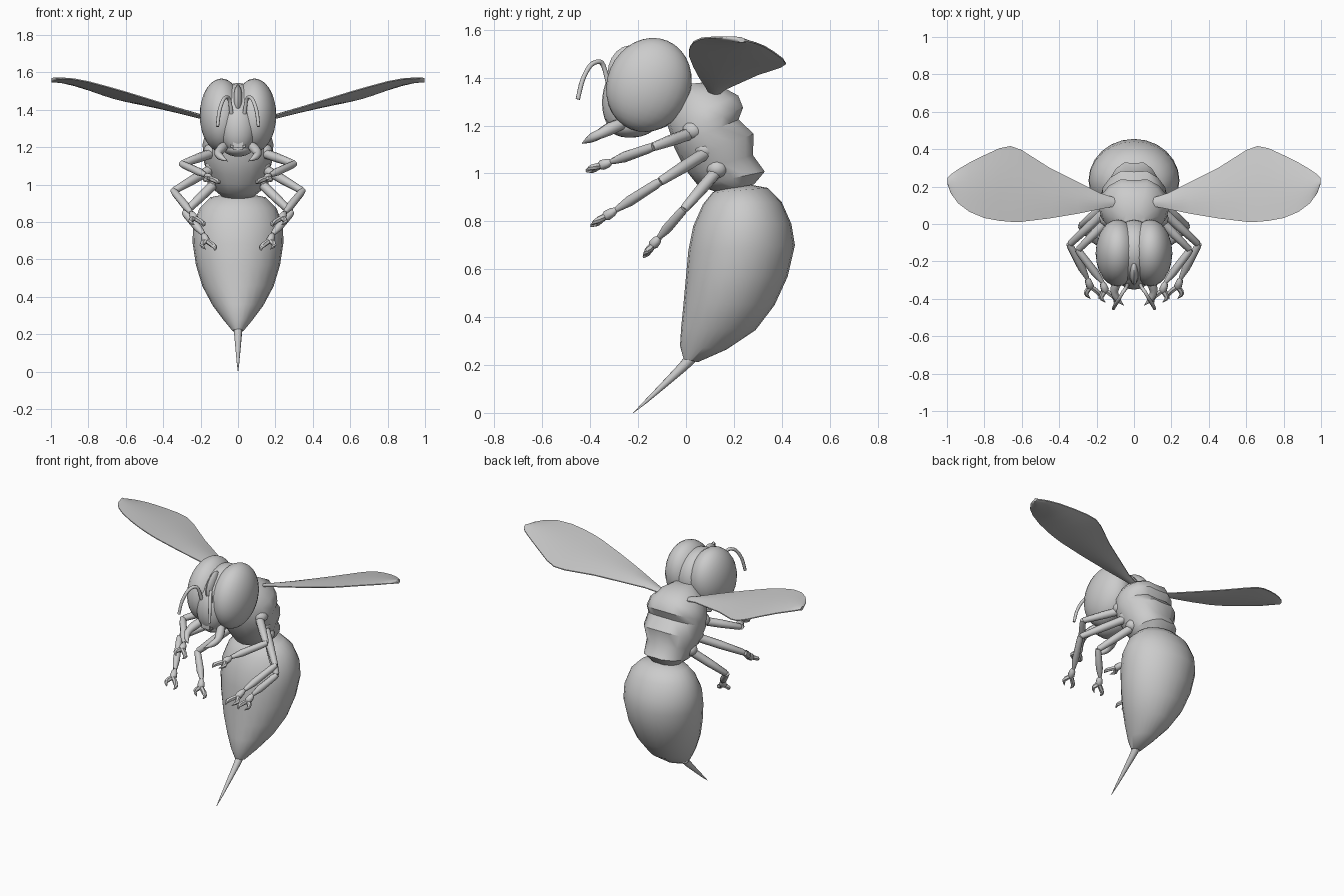
import bpy, bmesh, math
from mathutils import Vector, Matrix

if "Cube" in bpy.data.objects:
    bpy.data.objects.remove(bpy.data.objects["Cube"])


def finish(bm, name, mirror=False, angle=50):
    bmesh.ops.recalc_face_normals(bm, faces=bm.faces[:])
    me = bpy.data.meshes.new(name)
    bm.to_mesh(me)
    bm.free()
    ob = bpy.data.objects.new(name, me)
    bpy.context.collection.objects.link(ob)
    bpy.ops.object.select_all(action='DESELECT')
    ob.select_set(True)
    bpy.context.view_layer.objects.active = ob
    bpy.ops.object.shade_smooth_by_angle(angle=math.radians(angle))
    if mirror:
        ob.modifiers.new("mirror", 'MIRROR')
    return ob


def skin(bm, rings):
    """Bridge closed rings of points and cap both ends."""
    vs = [[bm.verts.new(p) for p in r] for r in rings]
    n = len(vs[0])
    for a, b in zip(vs, vs[1:]):
        for i in range(n):
            j = (i + 1) % n
            bm.faces.new((a[i], a[j], b[j], b[i]))
    bm.faces.new(vs[0])
    bm.faces.new(vs[-1])


def body(name, sections, segs, groove=0.0, angle=50):
    """Sections: front y, front z, back y, back z, half width."""
    bm = bmesh.new()
    rings = []
    for yf, zf, yb, zb, w in sections:
        ring = []
        for i in range(segs):
            a = 2 * math.pi * i / segs
            t = (1 - math.cos(a)) / 2
            if groove and i == segs // 2:
                t -= groove
            ring.append((w * math.sin(a), yf + (yb - yf) * t, zf + (zb - zf) * t))
        rings.append(ring)
    skin(bm, rings)
    return finish(bm, name, angle=angle)


def spline(pts, steps):
    """Smooth curve through the points."""
    P = [Vector(p) for p in pts]
    P = [2 * P[0] - P[1]] + P + [2 * P[-1] - P[-2]]
    out = []
    for k in range(1, len(P) - 2):
        a, b, c, d = P[k - 1:k + 3]
        for s in range(steps):
            t = s / steps
            out.append(0.5 * (2 * b + (c - a) * t + (2 * a - 5 * b + 4 * c - d) * t * t
                              + (3 * b - a - 3 * c + d) * t ** 3))
    return out + [P[-2]]


def tube(bm, pts, segs=8, steps=1):
    """Points: x, y, z, radius."""
    if steps > 1:
        pts = spline([Vector(p) for p in pts], steps)
    c = [Vector(p[:3]) for p in pts]
    side = Vector((0.31, 0.2, 0.93))
    rings = []
    for i, p in enumerate(c):
        d = (c[min(i + 1, len(c) - 1)] - c[max(i - 1, 0)]).normalized()
        u = (side - d * side.dot(d)).normalized()
        v = d.cross(u)
        r = max(pts[i][3], 0.001)
        rings.append([p + r * (math.cos(2 * math.pi * k / segs) * u
                               + math.sin(2 * math.pi * k / segs) * v) for k in range(segs)])
    skin(bm, rings)


def ellipsoid(name, loc, rad, tilt=0.0, mirror=False, u=24, v=16):
    bm = bmesh.new()
    m = Matrix.Translation(loc) @ Matrix.Rotation(tilt, 4, 'X') @ Matrix.Diagonal((*rad, 1))
    bmesh.ops.create_uvsphere(bm, u_segments=u, v_segments=v, radius=1, matrix=m)
    return finish(bm, name, mirror)


# Abdomen
body("abdomen", [
    (0.16, 0.945, 0.26, 0.955, 0.05), (0.11, 0.92, 0.34, 0.94, 0.15),
    (0.07, 0.87, 0.40, 0.88, 0.205), (0.03, 0.78, 0.44, 0.79, 0.24),
    (0.01, 0.68, 0.455, 0.70, 0.243), (0.0, 0.57, 0.425, 0.57, 0.225),
    (-0.01, 0.46, 0.37, 0.45, 0.19), (-0.02, 0.36, 0.29, 0.345, 0.135),
    (-0.025, 0.28, 0.17, 0.265, 0.075), (-0.01, 0.225, 0.05, 0.212, 0.03)], 24)

# Stinger
bm = bmesh.new()
tube(bm, [(0, 0.03, 0.24, 0.026), (0, -0.01, 0.195, 0.021), (0, -0.10, 0.11, 0.013),
          (0, -0.17, 0.045, 0.007), (0, -0.22, 0.0, 0.001)], 10)
finish(bm, "stinger")

# Thorax with stepped plates and a groove down the back
body("thorax", [
    (-0.03, 1.37, 0.07, 1.38, 0.06), (-0.07, 1.28, 0.15, 1.37, 0.13),
    (-0.08, 1.21, 0.23, 1.33, 0.175), (-0.06, 1.15, 0.25, 1.28, 0.19),
    (-0.05, 1.11, 0.23, 1.23, 0.185), (-0.02, 1.05, 0.295, 1.17, 0.18),
    (0.01, 1.0, 0.29, 1.08, 0.15), (0.05, 0.95, 0.34, 1.01, 0.135),
    (0.12, 0.925, 0.29, 0.955, 0.09)], 16, groove=0.05, angle=40)

# Head, eyes, face plate and brow ridge
ellipsoid("head", (0, -0.15, 1.36), (0.13, 0.17, 0.185), -0.4)
ellipsoid("eye", (0.088, -0.155, 1.37), (0.117, 0.175, 0.2), -0.4, mirror=True)
ellipsoid("face_plate", (0, -0.255, 1.31), (0.1, 0.095, 0.15), -0.1)
ellipsoid("brow_ridge", (0, -0.255, 1.45), (0.025, 0.065, 0.09), -0.5, u=12, v=8)
ellipsoid("chin", (0, -0.22, 1.2), (0.085, 0.10, 0.05), 0.1, u=16, v=10)

# Upper lip
bm = bmesh.new()
bmesh.ops.create_cube(bm, size=1, matrix=Matrix.Translation((0, -0.3, 1.215))
                      @ Matrix.Diagonal((0.08, 0.07, 0.06, 1)))
bmesh.ops.bevel(bm, geom=bm.edges[:], offset=0.012, segments=2, affect='EDGES')
finish(bm, "upper_lip")

# Mandibles
bm = bmesh.new()
tube(bm, [(0.06, -0.25, 1.215, 0.022), (0.09, -0.31, 1.19, 0.027), (0.105, -0.36, 1.165, 0.022),
          (0.09, -0.40, 1.145, 0.017), (0.055, -0.435, 1.125, 0.001)], 8, 3)
finish(bm, "mandible", True)

# Antennae
bm = bmesh.new()
tube(bm, [(0.035, -0.325, 1.38, 0.011), (0.045, -0.345, 1.45, 0.01), (0.06, -0.365, 1.467, 0.01),
          (0.08, -0.40, 1.45, 0.01), (0.10, -0.432, 1.39, 0.01), (0.11, -0.452, 1.31, 0.009)], 8, 4)
finish(bm, "antenna", True)

# Legs: hip, knee, ankle, toe
legs = {
    "front_leg": ((0.12, 0.04, 1.175), (0.30, -0.14, 1.11), (0.17, -0.31, 1.05), (0.13, -0.42, 1.01)),
    "middle_leg": ((0.13, 0.09, 1.09), (0.345, -0.11, 0.965), (0.25, -0.29, 0.85), (0.21, -0.40, 0.78)),
    "back_leg": ((0.12, 0.13, 1.01), (0.285, -0.01, 0.85), (0.185, -0.11, 0.735), (0.15, -0.18, 0.65)),
}
for name, pts in legs.items():
    hip, knee, ankle, toe = map(Vector, pts)
    bm = bmesh.new()
    # Thigh and shin
    tube(bm, [(*hip, 0.026), (*hip.lerp(knee, 0.5), 0.025), (*hip.lerp(knee, 0.97), 0.019),
              (*knee, 0.012)])
    tube(bm, [(*knee.lerp(ankle, -0.03), 0.016), (*knee.lerp(ankle, 0.1), 0.02),
              (*knee.lerp(ankle, 0.7), 0.022), (*ankle, 0.012)])
    # Knuckled foot
    pad = ankle.lerp(toe, 0.5)
    tube(bm, [(*ankle, 0.01), (*ankle.lerp(pad, 0.3), 0.019), (*ankle.lerp(pad, 0.75), 0.022),
              (*pad, 0.012)])
    # Two hooked claws
    across = Vector((1, 0, 0.15))
    for s in (-1, 1):
        bend = pad.lerp(toe, 0.5) + across * 0.035 * s
        tip = toe + across * 0.022 * s
        tube(bm, [(*ankle.lerp(pad, 0.8), 0.014), (*bend, 0.013), (*tip, 0.001)], 6, 3)
    finish(bm, name, True)

# Shoulder joints
for i, (y, z) in enumerate(((0.03, 1.18), (0.08, 1.1), (0.13, 1.02))):
    ellipsoid("hip_joint_%d" % (i + 1), (0.14 - 0.01 * i, y, z), (0.045, 0.045, 0.04),
              mirror=True, u=12, v=8)

# Wings: stations of x, leading y, trailing y
stations = [(0.10, 0.095, 0.14), (0.18, 0.08, 0.165), (0.30, 0.055, 0.225), (0.45, 0.03, 0.30),
            (0.60, 0.012, 0.395), (0.66, 0.012, 0.417), (0.72, 0.017, 0.405), (0.80, 0.032, 0.368),
            (0.88, 0.065, 0.328), (0.94, 0.11, 0.293), (0.98, 0.165, 0.265), (0.998, 0.215, 0.245)]
cols = 8
bm = bmesh.new()
rings = []
for x, yf, yb in stations:
    top, low = [], []
    for k in range(cols + 1):
        t = k / cols
        y = yf + (yb - yf) * t
        z = 1.35 + 0.29 * (x - 0.15) - 0.13 * (y - 0.12) - 0.6 * max(0, x - 0.8) ** 2
        half = 0.003 + 0.009 * math.sin(math.pi * t)
        top.append((x, y, z + half))
        low.append((x, y, z - half))
    rings.append(top + low[::-1])
skin(bm, rings)
finish(bm, "wing", True)
